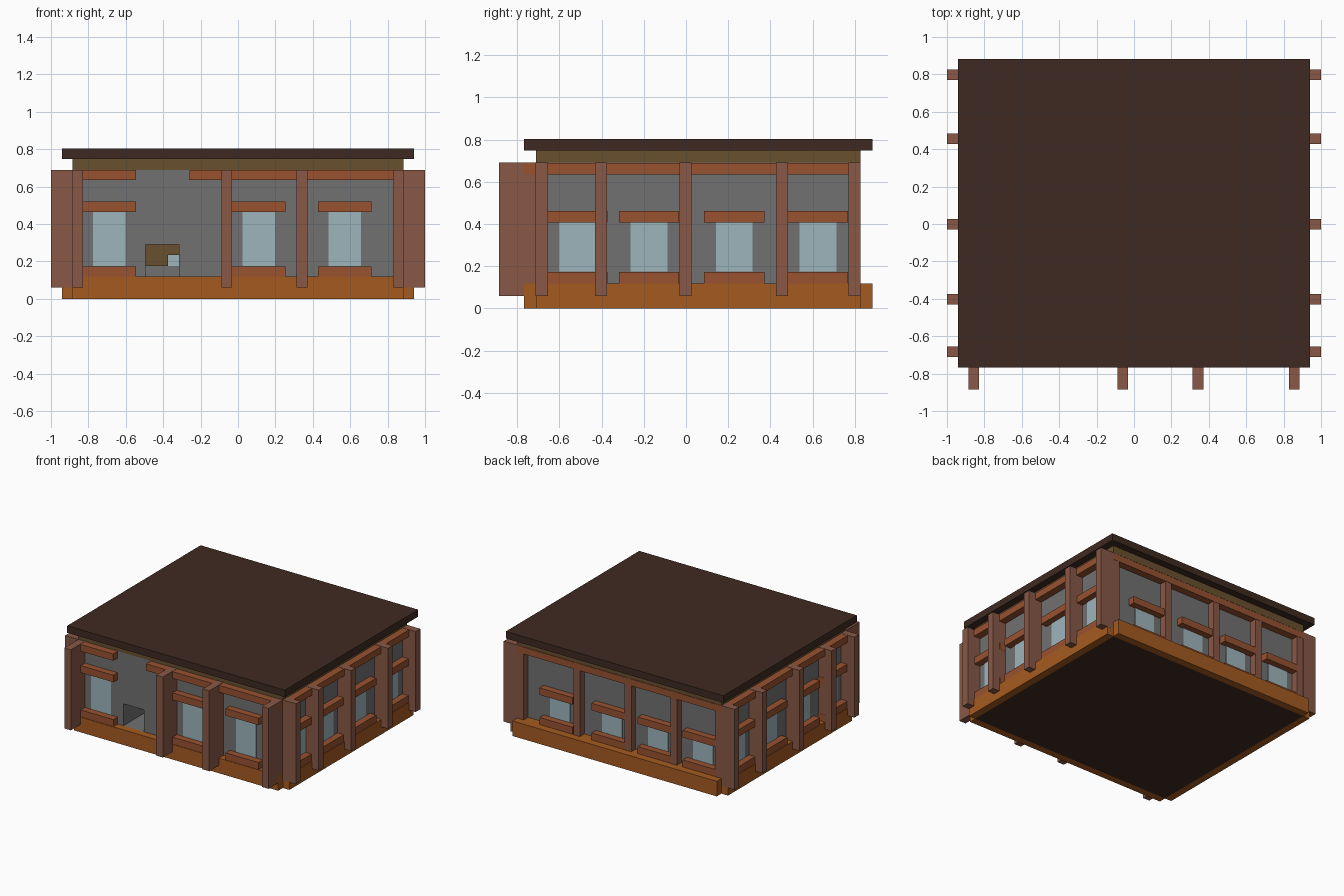
import bpy, bmesh
from mathutils import Vector

cube = bpy.data.objects.get("Cube")
if cube:
    bpy.data.objects.remove(cube, do_unlink=True)


def material(name, code):
    """Flat material from an sRGB hex code."""
    rgb = [int(code[i:i + 2], 16) / 255 for i in (0, 2, 4)]
    lin = [c / 12.92 if c < 0.04 else ((c + 0.055) / 1.055) ** 2.4 for c in rgb]
    m = bpy.data.materials.new(name)
    m.use_nodes = True
    m.diffuse_color = (*lin, 1)
    bsdf = m.node_tree.nodes["Principled BSDF"]
    bsdf.inputs["Base Color"].default_value = (*lin, 1)
    bsdf.inputs["Roughness"].default_value = 0.9
    return m


dark = material("dark_roof_wood", "3E2A21")
olive = material("olive_wood", "69502F")
post_wood = material("red_brown_post", "885846")
trim_wood = material("orange_brown_trim", "985230")
base_wood = material("orange_base", "A55B20")
stone = material("grey_stone", "717171")
glass = material("pale_blue_glass", "9DB5BC")


def box(name, x, y, z, mat):
    """Axis-aligned box given its extents along each axis."""
    bm = bmesh.new()
    bmesh.ops.create_cube(bm, size=1)
    for v in bm.verts:
        v.co = Vector([(a + b) / 2 + c * (b - a) for (a, b), c in zip((x, y, z), v.co)])
    mesh = bpy.data.meshes.new(name)
    bm.to_mesh(mesh)
    bm.free()
    ob = bpy.data.objects.new(name, mesh)
    mesh.materials.append(mat)
    bpy.context.collection.objects.link(ob)
    return ob


# Main dimensions
T = 0.057                        # timber thickness
W = 0.885                        # half width of the walls
FRONT, BACK, REAR = -0.71, 0.77, 0.826
SILL, EAVE = 0.118, 0.69

# Roof, fascia, floor and base frame with notched corners
box("roof", (-W - T, W + T), (FRONT - T, REAR + T), (0.748, 0.803), dark)
box("fascia", (-W, W), (FRONT, REAR), (EAVE, 0.748), olive)
box("floor", (-W, W), (FRONT, REAR), (0, 0.06), dark)
box("base_front", (-W, W), (FRONT - T, FRONT), (0, SILL), base_wood)
box("base_back", (-W, W), (REAR, REAR + T), (0, SILL), base_wood)
box("base_back_ledge", (-W, W), (BACK, REAR), (0.06, SILL), base_wood)
for s, side in ((-1, "right"), (1, "left")):
    box("base_" + side, sorted((s * W, s * (W + T))), (FRONT, REAR), (0, SILL), base_wood)

# Walls with a small hearth opening in the front
walls = box("walls", (-W, W), (FRONT, BACK), (0.06, EAVE), stone)
cutter = box("hearth_cutter", (-0.495, -0.315), (FRONT - 0.1, FRONT + 0.4), (SILL, 0.29), stone)
cutter.hide_render = True
cutter.hide_viewport = True
cutter.display_type = "WIRE"
mod = walls.modifiers.new("hearth", "BOOLEAN")
mod.object = cutter
mod.operation = "DIFFERENCE"
mod.solver = "EXACT"
hearth_back = FRONT + 0.4
box("hearth_shelf", (-0.495, -0.375), (FRONT + 0.2, hearth_back), (0.175, 0.29), olive)
box("hearth_lintel", (-0.375, -0.315), (FRONT + 0.2, hearth_back), (0.235, 0.29), olive)
box("hearth_pane", (-0.375, -0.315), (hearth_back - 0.008, hearth_back), (0.175, 0.235), glass)


def on_wall(wall, name, along, out, z, mat):
    """Box placed on one wall: range along the wall, depth out of it, height range."""
    if wall == "front":
        box(name, along, (FRONT - out, FRONT), z, mat)
    elif wall == "back":
        box(name, along, (BACK, BACK + out), z, mat)
    elif wall == "left":
        box(name, (W, W + out), along, z, mat)
    else:
        box(name, (-W - out, -W), along, z, mat)


# Each wall: post centres, window centres, head height, post depth, post foot, top beams
side_posts = (-0.683, -0.402, -0.002, 0.455, 0.798)
side_windows = (-0.515, -0.175, 0.228, 0.625)
side_beam = ((FRONT, REAR),)
layout = {
    "front": ((-W + T / 2, -0.06, 0.342, W - T / 2), (-0.688, 0.11, 0.57),
              0.465, 0.175, 0.06, ((-W, -0.545), (-0.26, W))),
    "back": ((-W + T / 2, -0.47, -0.075, 0.37, W - T / 2), (-0.69, -0.3, 0.1, 0.55),
             0.35, T - 0.002, SILL, ((-W, W),)),
    "left": (side_posts, side_windows, 0.407, 0.115, 0.06, side_beam),
    "right": (side_posts, side_windows, 0.407, 0.115, 0.06, side_beam),
}

for wall, (posts, windows, head, depth, foot, beams) in layout.items():
    for a, b in beams:
        on_wall(wall, wall + "_top_beam", (a, b), T, (0.635, EAVE - 0.002), trim_wood)
    for c in posts:
        on_wall(wall, wall + "_post", (c - T / 2, c + T / 2), depth, (foot, EAVE), post_wood)
    for c in windows:
        span = (c - 0.143, c + 0.143)
        on_wall(wall, wall + "_window", (c - 0.087, c + 0.087), 0.004, (0.175, head), glass)
        on_wall(wall, wall + "_window_head", span, T - 0.004, (head, head + 0.055), trim_wood)
        on_wall(wall, wall + "_window_sill", span, T - 0.004, (SILL, 0.173), trim_wood)
